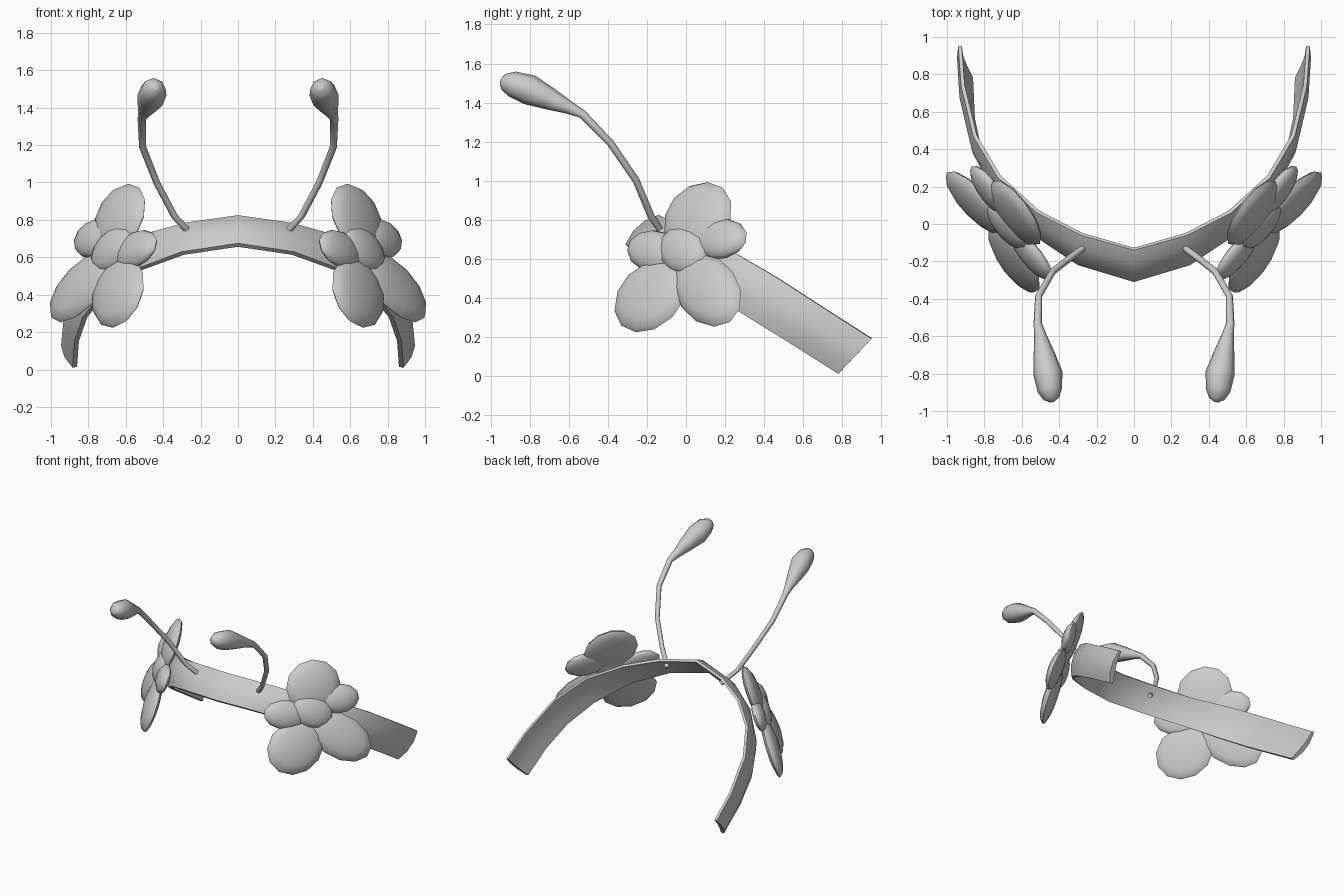
import bpy, bmesh
from math import radians
from mathutils import Matrix, Vector

if "Cube" in bpy.data.objects:
    bpy.data.objects.remove(bpy.data.objects["Cube"])


def finish(obj, mirror=True, angle=60):
    if mirror:
        m = obj.modifiers.new("mirror", 'MIRROR')
        m.use_clip = True
    bpy.ops.object.select_all(action='DESELECT')
    obj.select_set(True)
    bpy.context.view_layer.objects.active = obj
    bpy.ops.object.shade_smooth_by_angle(angle=radians(angle))


def from_bmesh(name, bm):
    bmesh.ops.recalc_face_normals(bm, faces=bm.faces)
    me = bpy.data.meshes.new(name)
    bm.to_mesh(me)
    bm.free()
    obj = bpy.data.objects.new(name, me)
    bpy.context.collection.objects.link(obj)
    return obj


# Headband: right-half stations of (lower edge, upper edge), section bowed outward
stations = [
    ((0, -.31, .675), (0, -.14, .825)),
    ((.30, -.22, .63), (.285, -.06, .785)),
    ((.54, -.06, .54), (.52, .06, .72)),
    ((.73, .15, .405), (.73, .25, .63)),
    ((.83, .35, .28), (.86, .47, .50)),
    ((.875, .56, .15), (.925, .74, .325)),
    ((.885, .78, .01), (.94, .95, .19)),
]
full = [tuple(Vector((-p[0], p[1], p[2])) for p in s) for s in stations[:0:-1]]
full += [tuple(Vector(p) for p in s) for s in stations]
mids = [(lo + up) / 2 for lo, up in full]
bm = bmesh.new()
rings = []
for i, (lo, up) in enumerate(full):
    along = mids[min(i + 1, len(mids) - 1)] - mids[max(i - 1, 0)]
    n = (up - lo).cross(along).normalized()
    if n.dot(mids[i] - Vector((0, .7, .2))) < 0:
        n = -n
    outer = [lo, lo.lerp(up, .33) + n * .025, lo.lerp(up, .67) + n * .025, up]
    inner = [up - n * .02, lo.lerp(up, .67) - n * .01,
             lo.lerp(up, .33) - n * .015, lo - n * .025]
    rings.append([bm.verts.new(p) for p in outer + inner])
for r, s in zip(rings, rings[1:]):
    for k in range(8):
        bm.faces.new((r[k], r[k - 1], s[k - 1], s[k]))
bm.faces.new(rings[0])
bm.faces.new(rings[-1])
finish(from_bmesh("headband", bm), mirror=False, angle=40)

# Flowers: flattened domes laid out in side view, sheared onto a tilted plane
A, B, X0, Z0 = .73, -.46, .66, .65
normal = Vector((1, -A, -B)).normalized()


def blob(name, y, z, length, width, angle, thick, lift=0.0):
    bm = bmesh.new()
    bmesh.ops.create_uvsphere(bm, u_segments=12, v_segments=8, radius=1)
    flat = Matrix.Rotation(radians(angle), 3, 'Z') @ Matrix.Diagonal((length, width, thick))
    for v in bm.verts:
        p = flat @ v.co
        if p.z < 0:
            p.z *= .6
        py, pz = y + p.x, z + p.y
        v.co = Vector((X0 + A * py + B * (pz - Z0), py, pz)) + normal * (p.z + lift)
    finish(from_bmesh(name, bm))


blob("petal_top", .06, .81, .20, .155, 50, .058)
blob("petal_back_small", .18, .70, .135, .10, 15, .055)
blob("petal_lower_back", .11, .44, .20, .16, -55, .058)
blob("petal_lower_front", -.18, .41, .215, .155, 225, .058)
blob("petal_front_small", -.165, .64, .135, .105, 180, .055)
blob("flower_center", -.005, .64, .125, .125, 0, .06, .012)

# Antennae: thin stalk swelling into a rounded bulb, as (x, y, z, radius)
path = [
    (.24, -.105, .71, .018), (.34, -.18, .82, .018), (.435, -.255, 1.0, .018),
    (.51, -.385, 1.19, .019), (.515, -.53, 1.34, .022), (.50, -.60, 1.375, .034),
    (.48, -.70, 1.42, .058), (.46, -.80, 1.465, .078), (.45, -.89, 1.495, .066),
    (.442, -.935, 1.505, .042), (.44, -.95, 1.508, .015),
]
cu = bpy.data.curves.new("antenna", 'CURVE')
cu.dimensions = '3D'
cu.bevel_depth = 1
cu.bevel_resolution = 2
cu.use_fill_caps = True
sp = cu.splines.new('POLY')
sp.points.add(len(path) - 1)
for pt, (x, y, z, r) in zip(sp.points, path):
    pt.co = (x, y, z, 1)
    pt.radius = r
tube = bpy.data.objects.new("antenna", cu)
bpy.context.collection.objects.link(tube)
bpy.ops.object.select_all(action='DESELECT')
tube.select_set(True)
bpy.context.view_layer.objects.active = tube
bpy.ops.object.convert(target='MESH')
finish(bpy.context.view_layer.objects.active)
